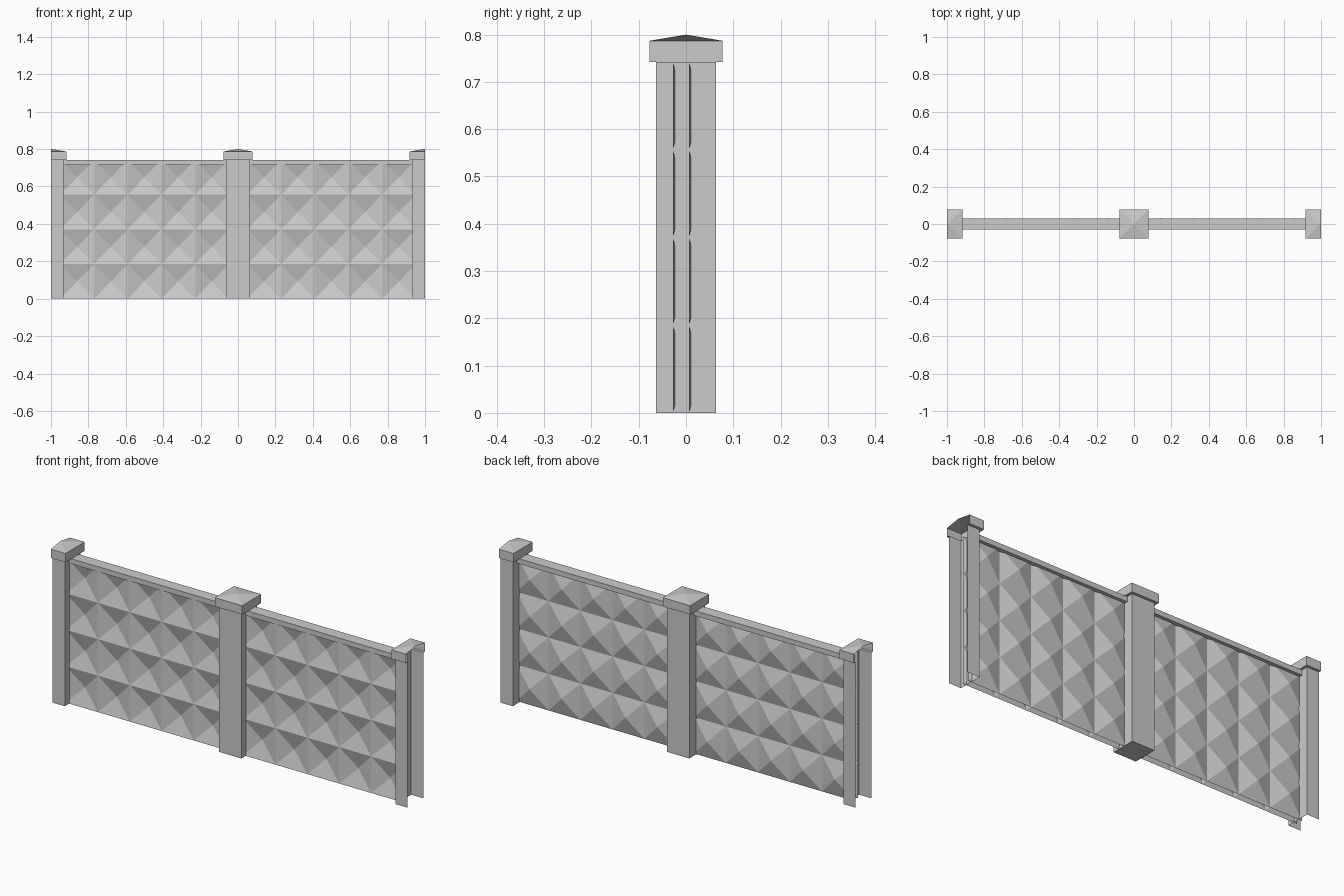
import bpy, bmesh

cube = bpy.data.objects.get("Cube")
if cube:
    bpy.data.objects.remove(cube)

concrete = bpy.data.materials.new("concrete_grey")
concrete.use_nodes = True
GREY = (0.6, 0.6, 0.6, 1)
concrete.diffuse_color = GREY
concrete.node_tree.nodes["Principled BSDF"].inputs["Base Color"].default_value = GREY


def finish(name, bm):
    mesh = bpy.data.meshes.new(name)
    bm.to_mesh(mesh)
    bm.free()
    mesh.materials.append(concrete)
    obj = bpy.data.objects.new(name, mesh)
    bpy.context.collection.objects.link(obj)
    return obj


# Square post flaring into a cap with a low pyramid roof
POST, CAP = 0.063, 0.077
PROFILE = [(POST, 0), (POST, 0.742), (CAP, 0.742), (CAP, 0.787)]


def post(name, cx, cut=0):
    bm = bmesh.new()
    rings = [[bm.verts.new((cx + sx * h, sy * h, z))
              for sx, sy in ((-1, -1), (1, -1), (1, 1), (-1, 1))]
             for h, z in PROFILE]
    apex = bm.verts.new((cx, 0, 0.8))
    for i in range(4):
        j = (i + 1) % 4
        for low, high in zip(rings, rings[1:]):
            bm.faces.new((low[i], low[j], high[j], high[i]))
        bm.faces.new((rings[-1][i], rings[-1][j], apex))
    if cut:
        # End posts are hollow halves, open outwards and below
        bmesh.ops.bisect_plane(bm, geom=bm.verts[:] + bm.edges[:] + bm.faces[:],
                               plane_co=(cut, 0, 0), plane_no=(cut, 0, 0),
                               clear_outer=True)
    else:
        bm.faces.new(rings[0][::-1])
    return finish(name, bm)


# Sheet of square tiles, each pushed back to a point
X0, PITCH, ROW = 0.05, 0.18, 0.1855
COLUMNS, ROWS, DEPTH = 5, 4, 0.025


def sheet(name, side, y, facing):
    bm = bmesh.new()
    grid = [[bm.verts.new((side * (X0 + c * PITCH), y, r * ROW))
             for c in range(COLUMNS + 1)] for r in range(ROWS + 1)]
    for r in range(ROWS):
        for c in range(COLUMNS):
            corners = [grid[r][c], grid[r][c + 1], grid[r + 1][c + 1], grid[r + 1][c]]
            tip = bm.verts.new((side * (X0 + (c + 0.5) * PITCH), y + DEPTH, (r + 0.5) * ROW))
            for i in range(4):
                tri = (corners[i], corners[(i + 1) % 4], tip)
                bm.faces.new(tri if side * facing > 0 else tri[::-1])
    return finish(name, bm)


# Flat rail along the top of each panel
def rail(name, side):
    bm = bmesh.new()
    bmesh.ops.create_cube(bm, size=1)
    bmesh.ops.scale(bm, vec=(0.872, 0.06, 0.026), verts=bm.verts)
    bmesh.ops.translate(bm, vec=(side * 0.496, 0, 0.729), verts=bm.verts)
    return finish(name, bm)


post("centre_post", 0)
for side, label in ((1, "left"), (-1, "right")):
    post(label + "_end_post", side * 0.995, side)
    sheet(label + "_panel_front", side, -0.028, 1)
    sheet(label + "_panel_back", side, 0.006, -1)
    rail(label + "_top_rail", side)
